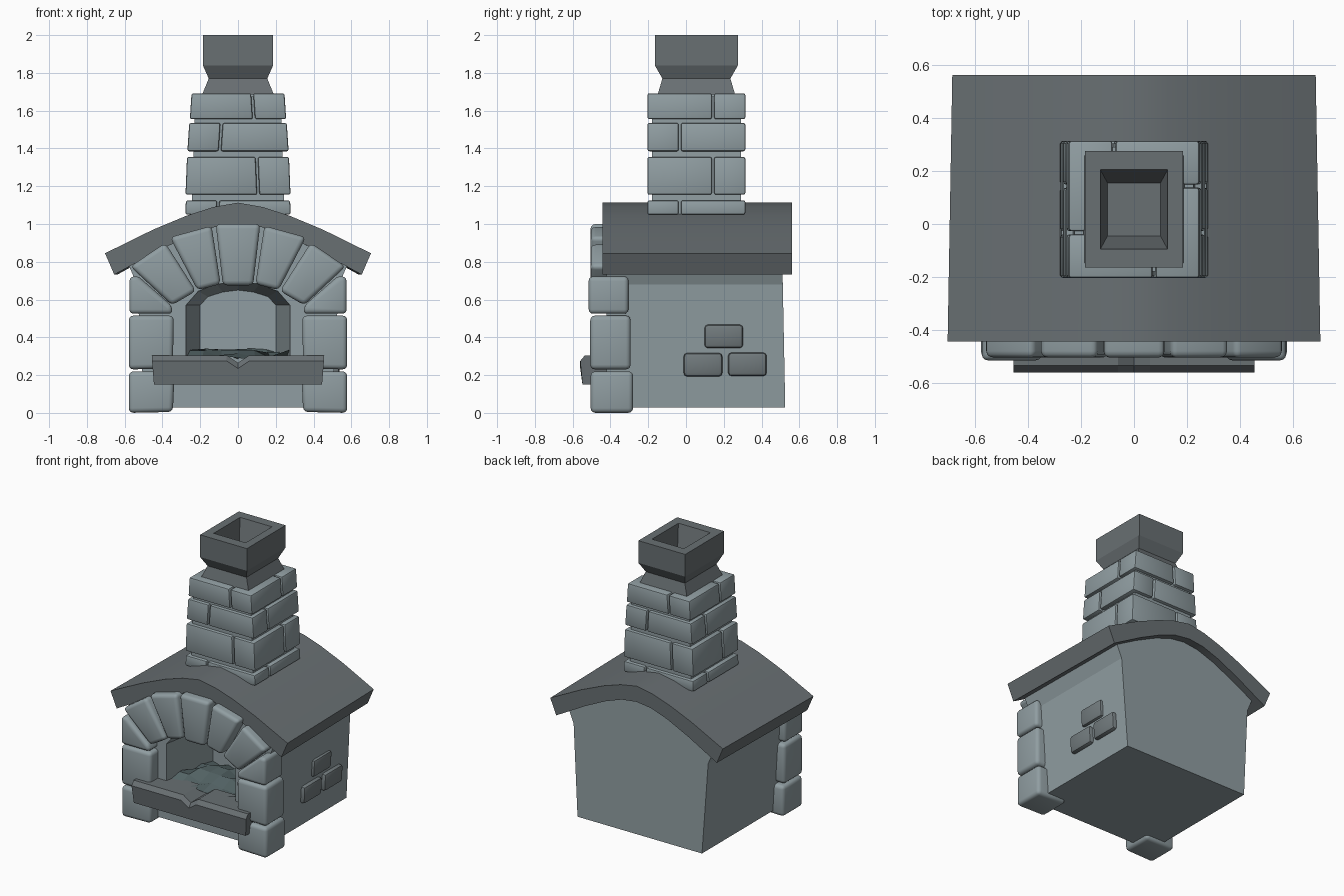
import bpy, bmesh, random
from mathutils import Vector

if "Cube" in bpy.data.objects:
    bpy.data.objects.remove(bpy.data.objects["Cube"])

random.seed(4)


def material(name, r, g, b):
    m = bpy.data.materials.new(name)
    m.diffuse_color = (r, g, b, 1)
    m.use_nodes = True
    m.node_tree.nodes["Principled BSDF"].inputs["Base Color"].default_value = m.diffuse_color
    return m


STONE = material("stone", 0.28, 0.34, 0.36)
DARK = material("dark_slate", 0.14, 0.16, 0.17)
BRICK = material("wall_brick", 0.17, 0.20, 0.21)
EMBER = material("ember", 0.09, 0.13, 0.135)


def loft(name, rings, bevel=0.0, segments=2, mat=STONE):
    """Skin matching rings of 3D points, closed at both ends."""
    bm = bmesh.new()
    vr = [[bm.verts.new(p) for p in r] for r in rings]
    n = len(vr[0])
    for a, b in zip(vr, vr[1:]):
        for i in range(n):
            j = (i + 1) % n
            bm.faces.new((a[i], a[j], b[j], b[i]))
    bm.faces.new(vr[0])
    bm.faces.new(vr[-1])
    bmesh.ops.recalc_face_normals(bm, faces=bm.faces)
    if bevel:
        bmesh.ops.bevel(bm, geom=bm.edges[:], offset=bevel, segments=segments,
                        profile=0.5, affect='EDGES', clamp_overlap=True)
    return to_object(name, bm, mat)


def to_object(name, bm, mat):
    me = bpy.data.meshes.new(name)
    bm.to_mesh(me)
    bm.free()
    me.materials.append(mat)
    ob = bpy.data.objects.new(name, me)
    bpy.context.collection.objects.link(ob)
    return ob


def at_y(profile, y):
    return [(x, y, z) for x, z in profile]


def prism(name, profile, y0, y1, bevel=0.0, segments=2, mat=STONE):
    return loft(name, [at_y(profile, y0), at_y(profile, y1)], bevel, segments, mat)


def rect(hx, hy, z, cy=0.0):
    return [(-hx, cy - hy, z), (hx, cy - hy, z), (hx, cy + hy, z), (-hx, cy + hy, z)]


def mirrored(half):
    """Full outline from the right half (last point on x = 0)."""
    return half + [(-x, z) for x, z in reversed(half) if x > 0]


def smooth(ob):
    bpy.ops.object.select_all(action='DESELECT')
    ob.select_set(True)
    bpy.context.view_layer.objects.active = ob
    bpy.ops.object.shade_smooth_by_angle(angle=0.7)


# Body with the oven cavity cut out
body_half = mirrored([(0.495, 0.028), (0.535, 0.68), (0.58, 0.785), (0.43, 0.89), (0.25, 0.98), (0, 1.03)])
body = loft("oven_body", [at_y(body_half, -0.42),
                          [(x, 0.526 - 0.02 * z, z) for x, z in body_half]])
cavity_front = mirrored([(0.29, 0.25), (0.29, 0.57), (0.22, 0.65), (0.12, 0.69), (0, 0.70)])
cavity_back = mirrored([(0.20, 0.25), (0.20, 0.57), (0.16, 0.615), (0.08, 0.64), (0, 0.65)])
cutter = loft("cavity_cutter", [at_y(cavity_front, -0.5), at_y(cavity_back, 0.0)])
cutter.hide_render = True
mod = body.modifiers.new("cavity", 'BOOLEAN')
mod.operation = 'DIFFERENCE'
mod.solver = 'EXACT'
mod.object = cutter
bpy.context.view_layer.objects.active = body
bpy.ops.object.modifier_apply(modifier=mod.name)
bpy.data.objects.remove(cutter)

# Curved roof slab
top = [(0.704, 0.845), (0.45, 0.97), (0.27, 1.045), (0.13, 1.09), (0, 1.113)]
under = [(0.655, 0.732), (0.42, 0.86), (0.25, 0.94), (0.12, 0.985), (0, 1.0)]
roof = top + [(-x, z) for x, z in top[-2::-1]] + [(-x, z) for x, z in under] \
    + [(x, z) for x, z in under[-2::-1]]
smooth(loft("roof", [at_y(roof, -0.443), [(x * 0.975, 0.562, z) for x, z in roof]], mat=DARK))

# Arch stones and corner blocks around the opening: outline, front y, back y
stones = {
    "arch_stone": ([(0.14, 0.99), (0.36, 0.93), (0.215, 0.65), (0.092, 0.682)], -0.505, -0.32),
    "arch_foot_stone": ([(0.385, 0.90), (0.57, 0.775), (0.35, 0.57), (0.222, 0.645)], -0.505, -0.32),
    "skewback_stone": ([(0.53, 0.725), (0.575, 0.72), (0.575, 0.525), (0.345, 0.525), (0.352, 0.57)], -0.515, -0.305),
    "middle_block": ([(0.345, 0.235), (0.578, 0.23), (0.578, 0.515), (0.34, 0.515)], -0.507, -0.293),
    "lower_block": ([(0.345, 0.005), (0.578, 0.0), (0.578, 0.22), (0.335, 0.22)], -0.505, -0.28),
}
for name, (outline, y0, y1) in stones.items():
    for side, s in (("right", 1), ("left", -1)):
        smooth(prism(f"{name}_{side}", [(s * x, z) for x, z in outline], y0, y1, 0.025, 3))
smooth(prism("keystone", [(-0.118, 1.0), (0.118, 1.0), (0.08, 0.675), (-0.08, 0.675)],
             -0.505, -0.32, 0.025, 3))

# Front shelf with a notch in the middle
shelf = [(-0.445, 0.15), (0.445, 0.15), (0.455, 0.305), (0.06, 0.305),
         (0, 0.265), (-0.06, 0.305), (-0.455, 0.305)]
lowered = [(x, z - 0.03 if z > 0.2 else z) for x, z in shelf]
front = [(x, -0.56 if z > 0.2 else -0.548, z) for x, z in lowered]
loft("front_shelf", [front, at_y(shelf, -0.535), at_y(shelf, -0.34)], mat=DARK)

# Uneven ember bed on the oven floor
bm = bmesh.new()
bmesh.ops.create_grid(bm, x_segments=6, y_segments=4, size=1.0)
for v in bm.verts:
    y = -0.2 + 0.2 * v.co.y
    v.co = Vector((v.co.x * (0.22 - 0.17 * y), y, random.uniform(0.28, 0.345)))
to_object("ember_bed", bm, EMBER)

# Three exposed bricks on the right wall
for i, (y, z) in enumerate([(0.20, 0.405), (0.09, 0.255), (0.325, 0.257)]):
    brick = [(0.47, z - 0.062), (0.535, z - 0.062), (0.542, z + 0.062), (0.47, z + 0.062)]
    smooth(prism(f"wall_brick_{i + 1}", brick, y - 0.102, y + 0.102, 0.018, 2, BRICK))

# Chimney: core plus courses of four bricks laid in a pinwheel, alternately mirrored
CY = 0.055
loft("chimney_core", [rect(0.25, 0.235, 0.95, CY), rect(0.225, 0.235, 1.675, CY)])
HY = 0.259
courses = [(1.05, 1.125, 0.279, 0.276, -1), (1.155, 1.355, 0.278, 0.270, 1),
           (1.385, 1.535, 0.268, 0.258, -1), (1.555, 1.692, 0.255, 0.246, 1)]
for c, (z0, z1, hx0, hx1, flip) in enumerate(courses):
    w, g = 0.165, 0.012
    for i in range(4):
        rings = []
        for z, hx in ((z0, hx0), (z1, hx1)):
            a = hx if i % 2 == 0 else HY      # half length along this side
            b = HY if i % 2 == 0 else hx      # distance of the outer face
            ring = [(-a, -b), (a - w - g, -b), (a - w - g, -b + w), (-a, -b + w)]
            for _ in range(i):
                ring = [(-y, x) for x, y in ring]
            rings.append([(flip * x, y + CY, z) for x, y in ring])
        smooth(loft(f"chimney_brick_{c + 1}_{i + 1}", rings, 0.01, 2))

# Hollow chimney pot
pot = [(0.19, 0.205, 1.685), (0.155, 0.18, 1.77), (0.186, 0.22, 1.84), (0.186, 0.22, 2.0),
       (0.127, 0.15, 2.0), (0.1, 0.1, 1.80)]
loft("chimney_pot", [rect(hx, hy, z, CY) for hx, hy, z in pot], mat=DARK)
